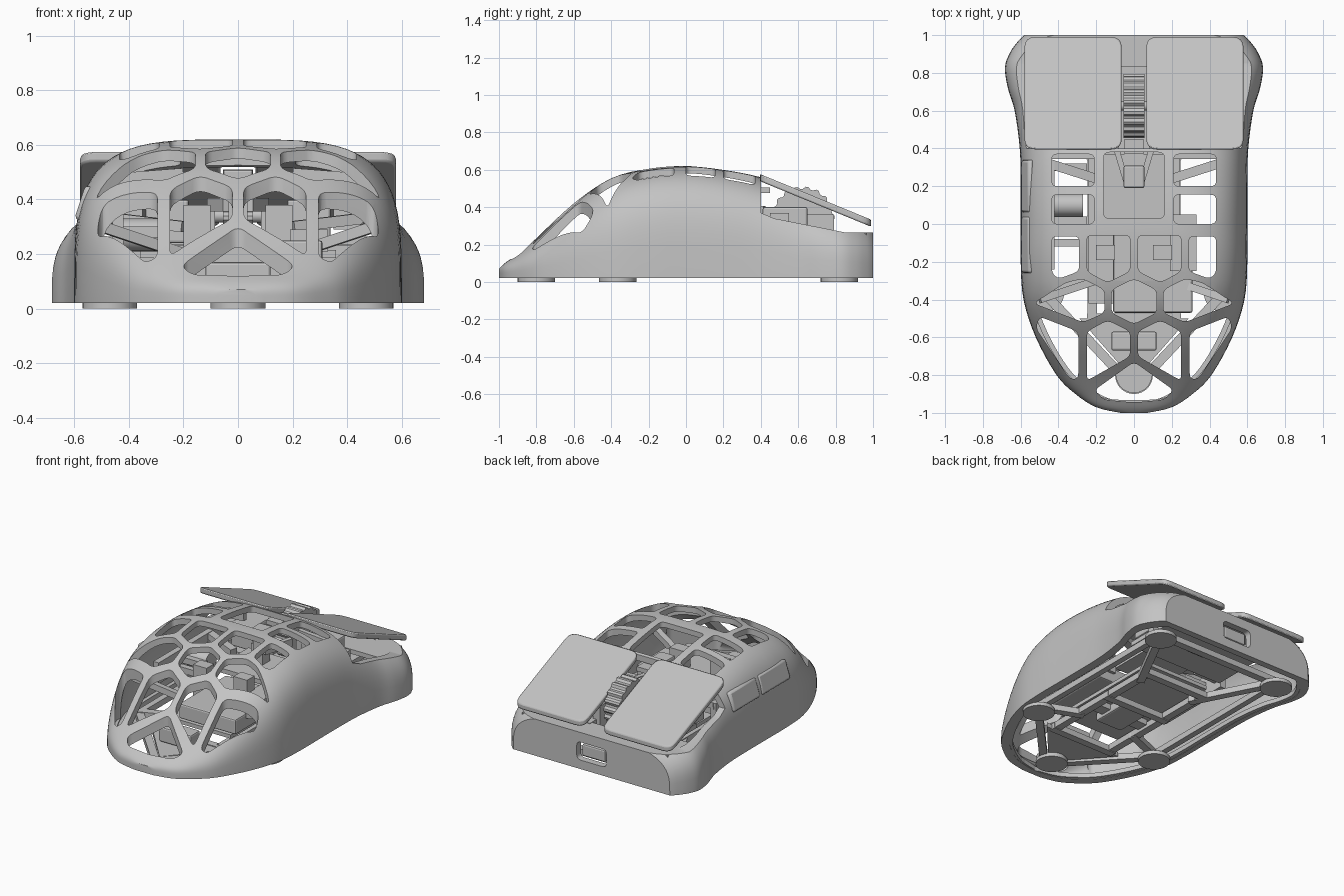
import bpy, bmesh, math
from mathutils import Vector, Matrix

if "Cube" in bpy.data.objects:
    bpy.data.objects.remove(bpy.data.objects["Cube"])

grey = bpy.data.materials.new("plain_grey")
grey.use_nodes = True
tone = (0.55, 0.55, 0.55, 1)
grey.diffuse_color = tone
grey.node_tree.nodes["Principled BSDF"].inputs["Base Color"].default_value = tone


def finish(name, bm, bevel=0):
    bmesh.ops.recalc_face_normals(bm, faces=bm.faces[:])
    mesh = bpy.data.meshes.new(name)
    bm.to_mesh(mesh)
    bm.free()
    mesh.materials.append(grey)
    ob = bpy.data.objects.new(name, mesh)
    bpy.context.collection.objects.link(ob)
    if bevel:
        mod = ob.modifiers.new("soft_edges", 'BEVEL')
        mod.width, mod.segments = bevel, 2
        mod.limit_method, mod.angle_limit = 'ANGLE', math.radians(40)
    return ob


def smooth(ob):
    bpy.ops.object.select_all(action='DESELECT')
    ob.select_set(True)
    bpy.context.view_layer.objects.active = ob
    bpy.ops.object.shade_smooth_by_angle(angle=math.radians(35))


def prism(bm, pts, vec):
    low = [bm.verts.new(p) for p in pts]
    top = [bm.verts.new(Vector(p) + Vector(vec)) for p in pts]
    bm.faces.new(low)
    bm.faces.new(top)
    for i in range(len(pts)):
        j = (i + 1) % len(pts)
        bm.faces.new((low[i], low[j], top[j], top[i]))


def rounded(pts, r, steps=4):
    pts, out = [Vector(p) for p in pts], []
    for i, p in enumerate(pts):
        u, v = pts[i - 1] - p, pts[(i + 1) % len(pts)] - p
        a = p + u.normalized() * min(r, u.length * 0.45)
        b = p + v.normalized() * min(r, v.length * 0.45)
        for k in range(steps + 1):
            t = k / steps
            out.append(a * (1 - t) ** 2 + p * 2 * t * (1 - t) + b * t * t)
    return out


def box(name, centre, size, rot=None, bevel=0):
    bm = bmesh.new()
    m = Matrix.Translation(centre) @ (rot or Matrix()) @ Matrix.Diagonal((*size, 1))
    bmesh.ops.create_cube(bm, size=1, matrix=m)
    return finish(name, bm, bevel)


def bar(name, a, b, w=0.05, h=0.04):
    a, b = Vector(a), Vector(b)
    rot = (b - a).to_track_quat('Y', 'Z').to_matrix().to_4x4()
    return box(name, (a + b) / 2, (w, (b - a).length, h), rot)


def rod(name, centre, r, depth, axis='Z', sides=32):
    turn = {'X': Matrix.Rotation(math.pi / 2, 4, 'Y'), 'Z': Matrix()}[axis]
    bm = bmesh.new()
    bmesh.ops.create_cone(bm, cap_ends=True, segments=sides, radius1=r, radius2=r,
                          depth=depth, matrix=Matrix.Translation(centre) @ turn)
    smooth(finish(name, bm))


def cut(ob, cutter):
    mod = ob.modifiers.new("cut", 'BOOLEAN')
    mod.object, mod.operation, mod.solver = cutter, 'DIFFERENCE', 'EXACT'
    cutter.hide_render = True
    bpy.context.view_layer.objects.active = ob
    bpy.ops.object.modifier_apply(modifier=mod.name)
    bpy.data.objects.remove(cutter)


# Body sections along y: position, half width, height, squareness
stations = [Vector(s) for s in (
    (-1, .07, .07, 3), (-.97, .2, .1, 3), (-.9, .31, .15, 3), (-.8, .41, .235, 3),
    (-.6, .52, .42, 3.2), (-.4, .585, .555, 3.5), (-.2, .6, .605, 3.8), (0, .6, .62, 3.8),
    (.2, .6, .6, 3.8), (.4, .605, .56, 3.6), (.6, .632, .48, 3.3), (.72, .668, .43, 3.2),
    (.83, .683, .39, 3.2), (.91, .655, .36, 3.2), (.97, .612, .33, 3.2), (1, .58, .3, 3.2))]


def sections(steps=4):
    last = len(stations) - 1
    for i in range(last):
        p0, p1 = stations[max(i - 1, 0)], stations[i]
        p2, p3 = stations[i + 1], stations[min(i + 2, last)]
        for k in range(steps):
            t = k / steps
            yield (p1 * 2 + (p2 - p0) * t + (p0 * 2 - p1 * 5 + p2 * 4 - p3) * t ** 2
                   + (p1 * 3 - p0 - p2 * 3 + p3) * t ** 3) / 2
    yield stations[-1]


def loft(name, inset, stretch, base, arc=40):
    bm, rings, z0 = bmesh.new(), [], 0.04
    for y, w, h, n in sections():
        w, h, power = w - inset, max(h - inset, z0 + 0.01), 2 / n
        ring = [(w, base)]
        for k in range(arc + 1):
            t = math.pi * k / arc
            c, s = math.cos(t), abs(math.sin(t))
            x = math.copysign(abs(c) ** power, c) * w
            ring.append((x, z0 + (h - z0) * (s if k % arc else 0) ** power))
        ring.append((-w, base))
        rings.append([bm.verts.new((x, y * stretch, z)) for x, z in ring])
    for a, b in zip(rings, rings[1:]):
        for i in range(len(a)):
            j = (i + 1) % len(a)
            bm.faces.new((a[i], a[j], b[j], b[i]))
    bm.faces.new(rings[0])
    bm.faces.new(rings[-1])
    return finish(name, bm)


# Hollow shell, lowered where the two main buttons sit
shell = loft("shell", 0, 1, 0.02)
cut(shell, loft("hollow", 0.035, 0.955, -0.1))
bm = bmesh.new()
step = [(.4, 1), (.4, .37), (.47, .34), (.85, .265), (1.1, .265), (1.1, 1)]
prism(bm, [(-1, y, z) for y, z in step], (2, 0, 0))
cut(shell, finish("button_step", bm))

# Honeycomb openings: those on the centre line, then one side to be mirrored
middle_holes = [
    [(0, -.73), (.21, -.88), (.16, -.93), (0, -.945), (-.16, -.93), (-.21, -.88)],
    [(0, -.29), (.12, -.35), (.12, -.47), (0, -.53), (-.12, -.47), (-.12, -.35)],
    [(.16, .03), (.16, .38), (-.16, .38), (-.16, .03)]]
side_holes = [
    [(.02, -.57), (.14, -.51), (.25, -.57), (.25, -.83), (.02, -.7)],
    [(.295, -.57), (.5, -.49), (.52, -.55), (.34, -.82), (.295, -.82)],
    [(.155, -.35), (.27, -.29), (.36, -.31), (.53, -.42), (.27, -.52), (.155, -.47)],
    [(.02, -.25), (.14, -.31), (.25, -.25), (.25, -.06), (.02, -.06)],
    [(.29, -.25), (.4, -.29), (.435, -.26), (.435, -.065), (.29, -.065)],
    [(.21, 0), (.435, 0), (.435, .155), (.21, .155)],
    [(.21, .2), (.435, .2), (.435, .37), (.21, .37)]]
bm = bmesh.new()
for hole in middle_holes + side_holes + [[(-x, y) for x, y in h] for h in side_holes]:
    prism(bm, rounded([(x, y, .06) for x, y in hole], 0.03), (0, 0, 1))
cut(shell, finish("honeycomb", bm))

# Cable port in the end wall
bm = bmesh.new()
port = [(-.11, .9, .08), (.11, .9, .08), (.11, .9, .2), (-.11, .9, .2)]
prism(bm, rounded(port, 0.03), (0, .2, 0))
cut(shell, finish("port_opening", bm))
smooth(shell)
box("port_socket", (0, .93, .14), (.17, .1, .08), bevel=.01)
box("end_deck", (0, .9, .247), (1.08, .13, .03))

# Scroll wheel with ribbed tread
bm = bmesh.new()
teeth = 72
tread = []
for i in range(teeth):
    r = 0.17 if i % 4 < 2 else 0.158
    a = math.tau * i / teeth
    tread.append((-.055, .625 + r * math.cos(a), .34 + r * math.sin(a)))
prism(bm, tread, (.11, 0, 0))
finish("scroll_wheel", bm)
rod("wheel_axle", (0, .625, .34), .025, .3, 'X')

for s, side in ((1, "left"), (-1, "right")):
    # Sloping main buttons
    slope = lambda y: .575 - (y - .4) * .41
    plate = [(.065, .395), (.58, .395), (.58, .99), (.065, .99)]
    bm = bmesh.new()
    prism(bm, rounded([(s * x, y, slope(y)) for x, y in plate], .06), (0, 0, -.038))
    smooth(finish(side + "_main_button", bm, .008))
    # Switches, decks and posts under the buttons
    box(side + "_deck_wing", (s * .35, .8, .25), (.48, .12, .03))
    box(side + "_switch", (s * .26, .53, .32), (.16, .24, .16), bevel=.01)
    box(side + "_switch_mount", (s * .4, .5, .33), (.1, .1, .08))
    box(side + "_wheel_bracket", (s * .11, .64, .28), (.05, .3, .16))
    bar(side + "_button_hinge", (s * .2, .36, .49), (s * .46, .36, .47), .03, .05)
    bar(side + "_hinge_strut", (s * .2, .24, .3), (s * .45, .32, .33))
    bar(side + "_wheel_strut", (s * .04, .22, .38), (s * .1, .42, .38), .03, .05)
    # Rim ledge along the bottom of the shell
    rim = [(s * max(w - .01, .01), y * .99, .022) for y, w, h, n in sections()]
    rim += [(s * max(w - .06, .005), y * .95, .022) for y, w, h, n in reversed(list(sections()))]
    bm = bmesh.new()
    prism(bm, rim, (0, 0, .03))
    finish(side + "_rim", bm)
    # Open base frame
    bar(side + "_side_rail", (s * .47, -.37, .045), (s * .47, .82, .045), .04)
    bar(side + "_inner_rail", (s * .22, -.5, .05), (s * .22, .4, .05))
    bar(side + "_front_brace", (s * .47, .82, .045), (s * .2, .3, .045))
    bar(side + "_mid_brace", (s * .5, -.37, .045), (s * .2, -.25, .045))
    bar(side + "_rear_brace", (s * .47, -.37, .04), (s * .02, -.85, .04))
    bar(side + "_palm_post", (s * .15, -.15, .05), (s * .15, -.15, .38), .1, .08)
    bar(side + "_palm_strut", (s * .2, -.3, .2), (s * .5, -.4, .3), .04)
    for y, spot in ((.82, "front"), (-.365, "middle")):
        rod(f"{side}_{spot}_foot", (s * .47, y, .012), .1, .024)

rod("rear_foot", (0, -.8, .012), .1, .024)
rod("rear_foot_seat", (0, -.8, .04), .095, .03)
bm = bmesh.new()
prism(bm, [(-.29, -.5, .03), (.29, -.5, .03), (0, -.83, .03)], (0, 0, .03))
finish("tail_plate", bm)

# Cross members of the base
for y, w in ((.82, 1.1), (.4, .5), (.02, .5), (-.5, .5)):
    bar("base_cross_member", (-w / 2, y, .045), (w / 2, y, .045))

# Electronics
box("main_board", (0, .0, .1), (.48, .84, .025))
box("sensor_lens", (0, -.12, .06), (.2, .26, .06), bevel=.01)
box("battery", (.1, -.22, .2), (.42, .5, .1), bevel=.01)
box("button_board", (0, .62, .2), (.72, .44, .03))
box("centre_board", (0, .2, .27), (.36, .34, .03))
box("centre_mount", (0, .25, .48), (.11, .12, .06), bevel=.01)
box("centre_post", (0, .25, .36), (.07, .08, .2))
box("centre_tab", (0, .41, .49), (.1, .08, .03))
box("tail_block", (0, -.62, .12), (.24, .1, .1), bevel=.01)
rod("side_switch_roller", (-.35, .1, .27), .06, .16, 'X')
box("side_board", (-.44, .05, .28), (.04, .58, .14))
for y in (.3, .18, .02, -.1):
    bar("side_board_clip", (-.45, y, .28), (-.25, y, .28), .04)
box("charger_block", (.26, -.1, .25), (.14, .3, .08))

# Thumb buttons
tilt = Matrix.Rotation(math.radians(18), 4, 'Y')
for y, length, spot in ((-.11, .3, "rear"), (.2, .28, "front")):
    smooth(box(spot + "_thumb_button", (-.563, y, .385), (.036, length, .13), tilt, .015))
